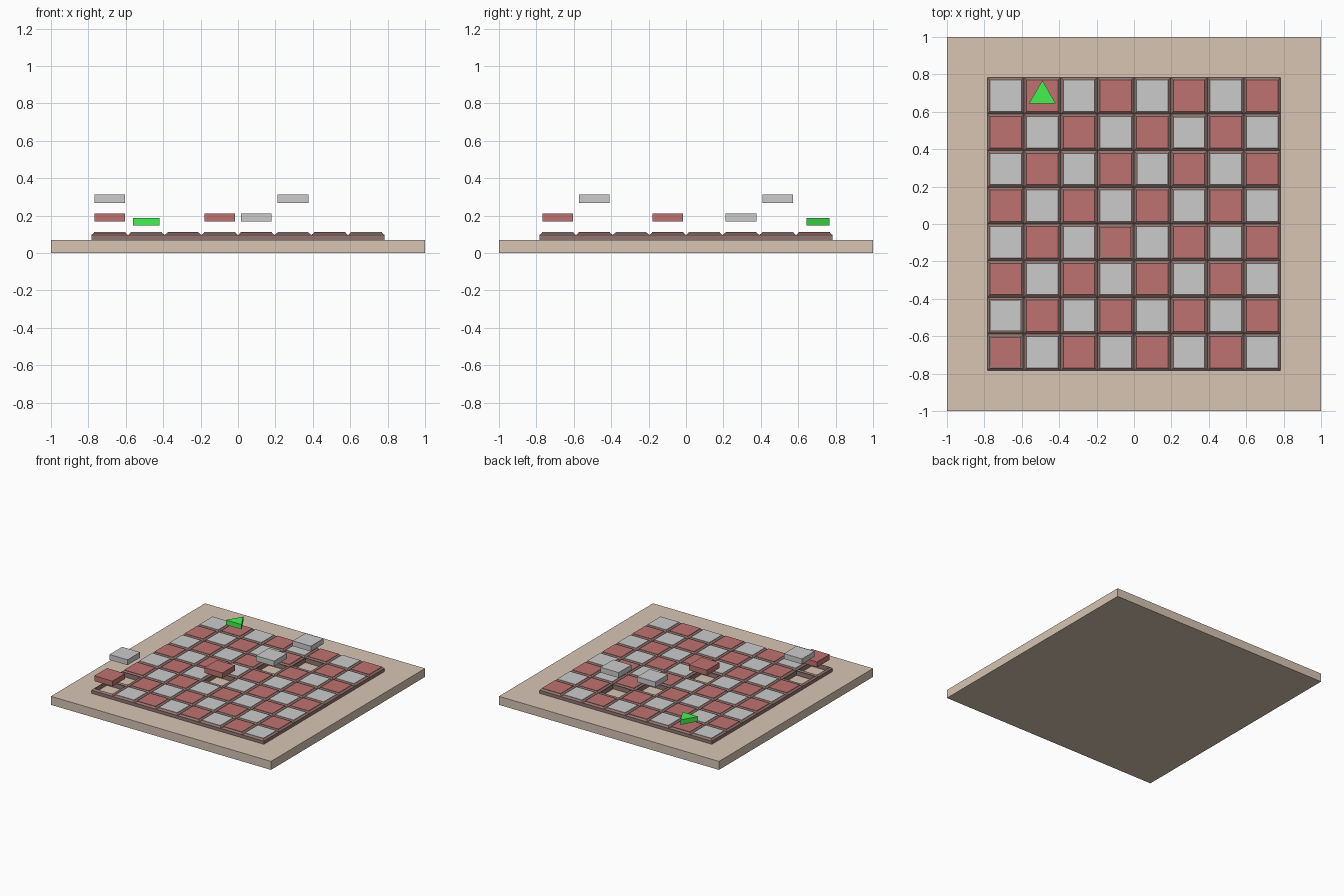
import bpy, bmesh

if "Cube" in bpy.data.objects:
    bpy.data.objects.remove(bpy.data.objects["Cube"])

PITCH = 0.196
BASE_TOP = 0.07


def material(name, rgb):
    m = bpy.data.materials.new(name)
    m.diffuse_color = (*rgb, 1)
    m.use_nodes = True
    m.node_tree.nodes["Principled BSDF"].inputs["Base Color"].default_value = m.diffuse_color
    return m


WOOD = material("wood", (0.68, 0.56, 0.45))
FRAME = material("dark_frame", (0.29, 0.18, 0.16))
RED = material("red", (0.52, 0.17, 0.16))
GREY = material("grey", (0.7, 0.7, 0.7))
GREEN = material("green", (0.06, 0.88, 0.08))


def make_object(name, bm, mat):
    bmesh.ops.recalc_face_normals(bm, faces=bm.faces)
    mesh = bpy.data.meshes.new(name)
    bm.to_mesh(mesh)
    bm.free()
    mesh.materials.append(mat)
    obj = bpy.data.objects.new(name, mesh)
    bpy.context.collection.objects.link(obj)
    return obj


def prism(bm, outline, z0, z1):
    low = [bm.verts.new((x, y, z0)) for x, y in outline]
    high = [bm.verts.new((x, y, z1)) for x, y in outline]
    bm.faces.new(low[::-1])
    bm.faces.new(high)
    n = len(outline)
    for k in range(n):
        bm.faces.new((low[k], low[(k + 1) % n], high[(k + 1) % n], high[k]))


def square(cx, cy, h):
    return [(cx + sx * h, cy + sy * h) for sx, sy in ((-1, -1), (1, -1), (1, 1), (-1, 1))]


def centre(i):
    return (i - 3.5) * PITCH


# Wooden base board
bm = bmesh.new()
prism(bm, square(0, 0, 1), 0, BASE_TOP)
make_object("base_board", bm, WOOD)

# Square cell rim with a sloped top, swept around four corners
rim_profile = [(0.098, BASE_TOP), (0.098, 0.096), (0.084, 0.108), (0.084, BASE_TOP)]
bm = bmesh.new()
rings = [[bm.verts.new((x, y, z)) for x, y in square(centre(0), centre(0), h)]
         for h, z in rim_profile]
for a, b in zip(rings, rings[1:] + rings[:1]):
    for k in range(4):
        bm.faces.new((a[k], a[(k + 1) % 4], b[(k + 1) % 4], b[k]))
rims = make_object("cell_rims", bm, FRAME)
for axis in range(2):
    arr = rims.modifiers.new("repeat", 'ARRAY')
    arr.count = 8
    arr.use_relative_offset = False
    arr.use_constant_offset = True
    arr.constant_offset_displace = (PITCH * (axis == 0), PITCH * (axis == 1), 0)

# Checkered tiles, a few of them lifted out of their cells
lifted = {(0, 0): 0.168, (3, 3): 0.168, (4, 5): 0.168, (0, 1): 0.268, (5, 6): 0.268}
for parity, name, mat in ((0, "red_tiles", RED), (1, "grey_tiles", GREY)):
    bm = bmesh.new()
    for i in range(8):
        for j in range(8):
            if (i + j) % 2 == parity:
                z = lifted.get((i, j), BASE_TOP)
                half = 0.082 if (i, j) in lifted else 0.084
                top = z + (0.044 if (i, j) in lifted else 0.041)
                prism(bm, square(centre(i), centre(j), half), z, top)
    make_object(name, bm, mat)

# Green triangular player marker
bm = bmesh.new()
px = centre(1)
prism(bm, [(px - 0.071, 0.645), (px + 0.071, 0.645), (px, 0.768)], 0.146, 0.186)
make_object("arrow_marker", bm, GREEN)
